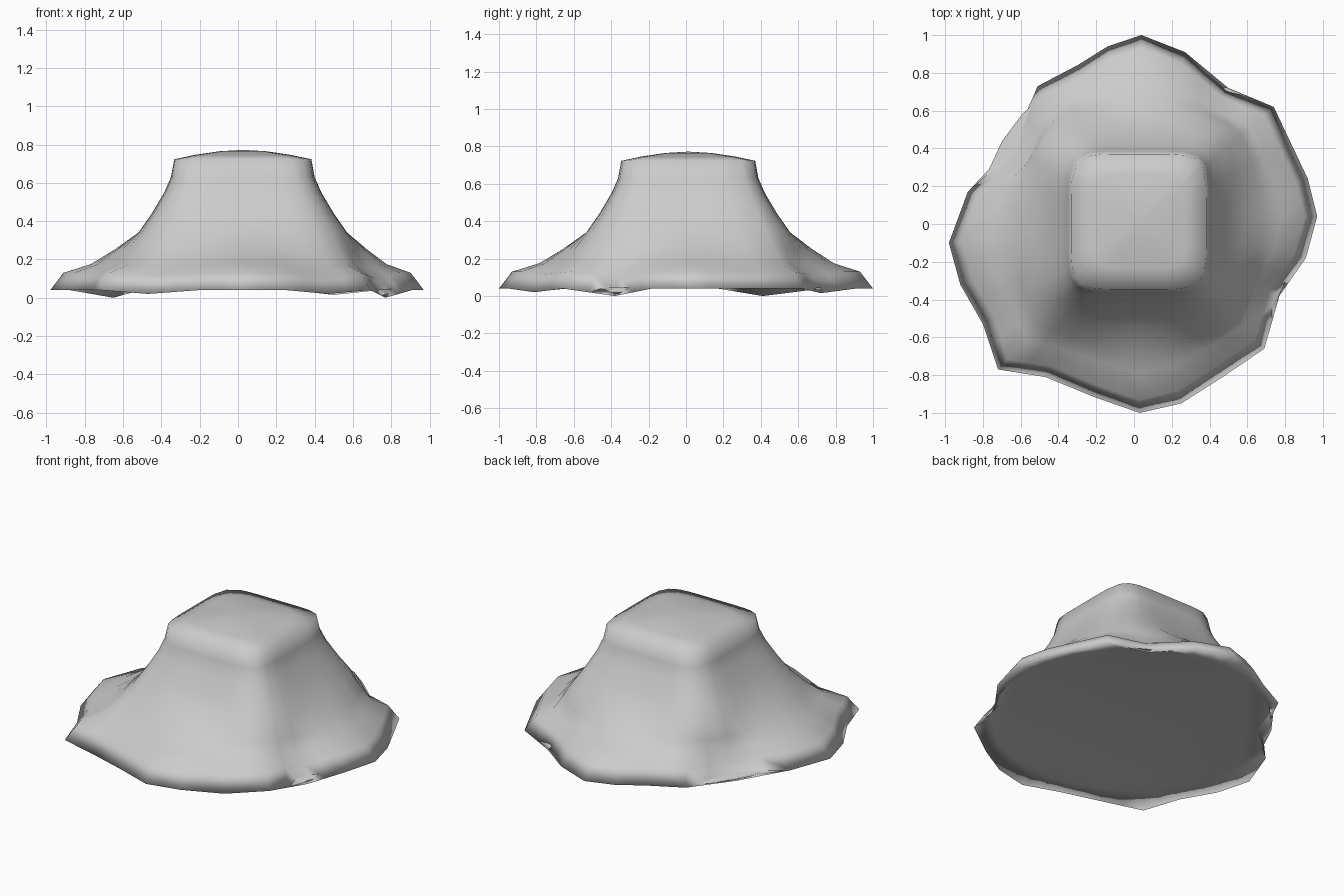
import bpy, bmesh, math
from mathutils import Vector

if "Cube" in bpy.data.objects:
    bpy.data.objects.remove(bpy.data.objects["Cube"])

# Irregular foot outline, seen from above
OUTLINE = [(0.04, 1.0), (0.27, 0.91), (0.50, 0.72), (0.74, 0.62), (0.92, 0.24), (0.97, 0.04),
           (0.91, -0.18), (0.77, -0.38), (0.69, -0.66), (0.47, -0.81), (0.25, -0.95), (0.03, -1.0),
           (-0.20, -0.92), (-0.47, -0.81), (-0.72, -0.77), (-0.80, -0.53), (-0.92, -0.32),
           (-0.98, -0.10), (-0.88, 0.17), (-0.65, 0.41), (-0.51, 0.73), (-0.30, 0.84), (-0.14, 0.94)]
# Points where the hem dips to the ground
DIPS = {2: 0.025, 7: 0.04, 9: 0.02, 13: 0.02, 19: 0.04}
CENTRE = Vector((0.025, 0.012))

outer = []
n = len(OUTLINE)
for i in range(n):
    a, b = Vector(OUTLINE[i]), Vector(OUTLINE[(i + 1) % n])
    da, db = DIPS.get(i, 0), DIPS.get((i + 1) % n, 0)
    outer += [(a, da), ((a + b) / 2, (da + db) / 2)]


def square_point(p, half, power):
    """Point on a rounded square in the direction of p."""
    d = (p - CENTRE).normalized()
    r = half / (abs(d.x) ** power + abs(d.y) ** power) ** (1 / power)
    return CENTRE + d * r


# Rings: z, outline scale, square half size, square power, blend to square, dip share
RINGS = [(0.045, 0.84, 0.84, 2, 1.0, 0.0),
         (0.04, 1.00, 0.90, 2, 0.0, 1.0),
         (0.13, 0.93, 0.85, 2, 0.0, 0.7),
         (0.175, 0.80, 0.75, 3, 0.25, 0.5),
         (0.25, 0.70, 0.65, 3.5, 0.65, 0.2),
         (0.34, 0.60, 0.545, 4.5, 1.0, 0.0),
         (0.44, 0.50, 0.475, 5, 1.0, 0.0),
         (0.55, 0.50, 0.41, 5.5, 1.0, 0.0),
         (0.63, 0.40, 0.375, 6, 1.0, 0.0),
         (0.723, 0.40, 0.358, 6, 1.0, 0.0),
         (0.746, 0.30, 0.25, 5, 1.0, 0.0),
         (0.765, 0.20, 0.12, 3, 1.0, 0.0)]

bm = bmesh.new()
loops = []
for z, scale, half, power, blend, dip in RINGS:
    loop = []
    for p, d in outer:
        q = (p * scale).lerp(square_point(p, half, power), blend)
        loop.append(bm.verts.new((q.x, q.y, z - d * dip)))
    loops.append(loop)

# Skin between the rings
m = len(outer)
for low, high in zip(loops, loops[1:]):
    for i in range(m):
        j = (i + 1) % m
        bm.faces.new((low[i], low[j], high[j], high[i]))

# Underside and domed top
bm.faces.new(loops[0])
peak = bm.verts.new((CENTRE.x, CENTRE.y, 0.772))
for i in range(m):
    bm.faces.new((loops[-1][i], loops[-1][(i + 1) % m], peak))
bmesh.ops.recalc_face_normals(bm, faces=bm.faces[:])
for f in bm.faces:
    f.smooth = True

mesh = bpy.data.meshes.new("flared_stump")
bm.to_mesh(mesh)
bm.free()
bpy.context.collection.objects.link(bpy.data.objects.new("flared_stump", mesh))
